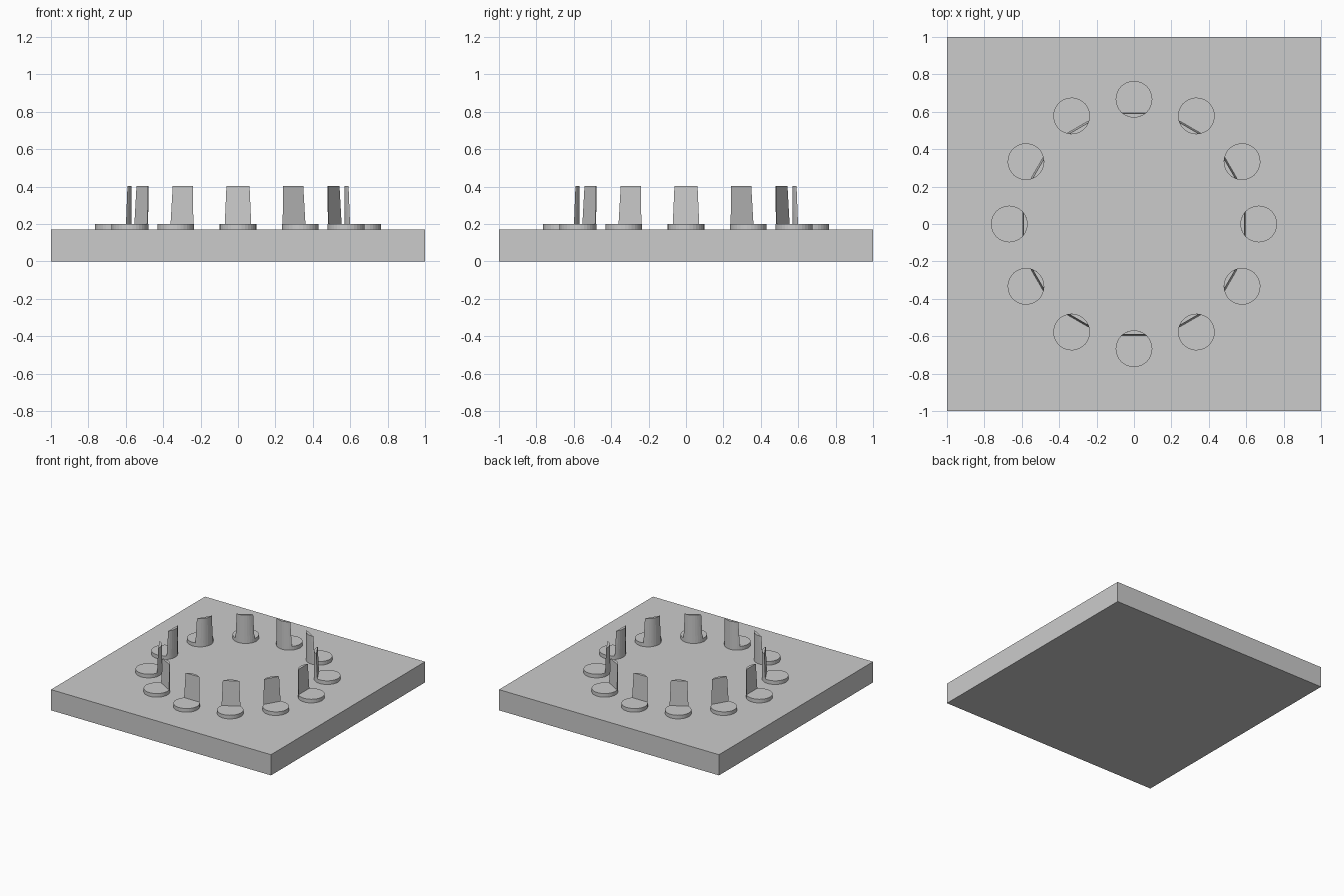
import bpy, bmesh, math
from mathutils import Matrix

if "Cube" in bpy.data.objects:
    bpy.data.objects.remove(bpy.data.objects["Cube"])

RING, R, COUNT = 0.667, 0.098, 12
PLATE_TOP, DISC_TOP, PEG_TOP = 0.17, 0.2, 0.402


def loft(name, low, high, z0, z1, matrix):
    """Solid between two outlines with equal point counts."""
    bm = bmesh.new()
    a = [bm.verts.new((x, y, z0)) for x, y in low]
    b = [bm.verts.new((x, y, z1)) for x, y in high]
    n = len(a)
    bm.faces.new(a[::-1])
    bm.faces.new(b)
    for i in range(n):
        j = (i + 1) % n
        bm.faces.new((a[i], a[j], b[j], b[i]))
    bmesh.ops.recalc_face_normals(bm, faces=bm.faces)
    bm.transform(matrix)
    me = bpy.data.meshes.new(name)
    bm.to_mesh(me)
    bm.free()
    ob = bpy.data.objects.new(name, me)
    bpy.context.collection.objects.link(ob)
    return ob


def arc(half, steps):
    """Arc of the disc rim centred on the side facing the ring centre (-x)."""
    return [(R * math.cos(math.pi - half + 2 * half * i / steps),
             R * math.sin(math.pi - half + 2 * half * i / steps))
            for i in range(steps + 1)]


# base plate
square = [(-1, -1), (1, -1), (1, 1), (-1, 1)]
loft("base_plate", square, square, 0, PLATE_TOP, Matrix.Identity(4))

circle = arc(math.pi, 32)[:-1]
# thin upright slivers of the disc, with a slightly leaning flat outer face
peg_low = arc(math.acos(0.068 / R), 8)
peg_high = arc(math.acos(0.076 / R), 8)

for k in range(COUNT):
    m = Matrix.Rotation(2 * math.pi * k / COUNT, 4, 'Z') @ Matrix.Translation((RING, 0, 0))
    loft(f"disc_{k + 1}", circle, circle, PLATE_TOP, DISC_TOP, m)
    loft(f"upright_{k + 1}", peg_low, peg_high, DISC_TOP, PEG_TOP, m)
